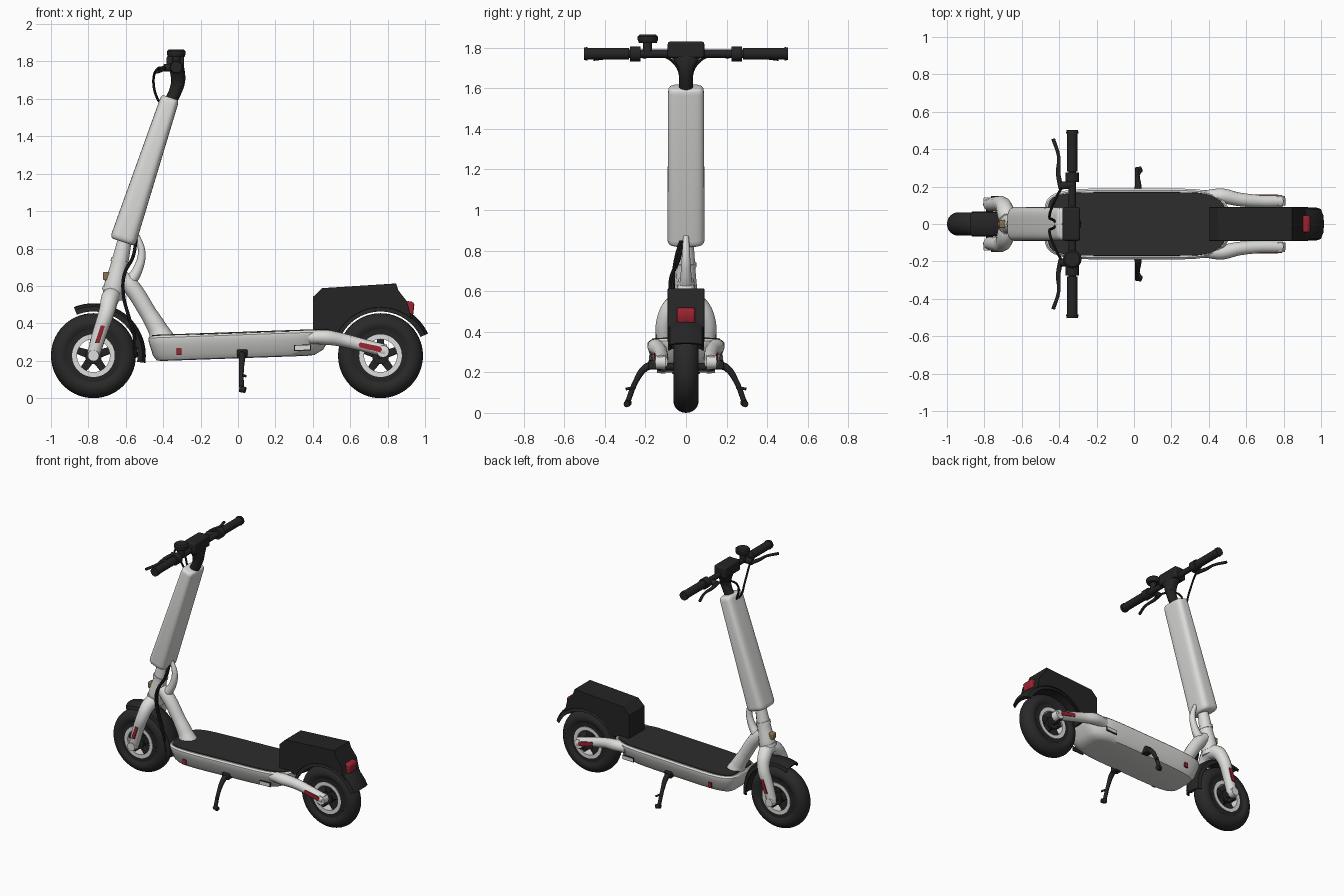
import bpy, bmesh, math
from mathutils import Vector

if "Cube" in bpy.data.objects:
    bpy.data.objects.remove(bpy.data.objects["Cube"])

def material(name, r, g, b):
    m = bpy.data.materials.new(name)
    m.diffuse_color = (r, g, b, 1)
    m.use_nodes = True
    m.node_tree.nodes["Principled BSDF"].inputs["Base Color"].default_value = m.diffuse_color
    return m

WHITE = material("off_white", 0.72, 0.72, 0.70)
BLACK = material("black_plastic", 0.018, 0.018, 0.019)
RUBBER = material("tyre_rubber", 0.022, 0.022, 0.022)
MAT = material("grip_mat", 0.026, 0.026, 0.026)
RED = material("reflector_red", 0.33, 0.017, 0.03)
AMBER = material("lamp_amber", 0.25, 0.17, 0.07)

def add(name, mesh, mat):
    mesh.materials.clear()
    mesh.materials.append(mat)
    ob = bpy.data.objects.new(name, mesh)
    bpy.context.collection.objects.link(ob)
    return ob

def loft(name, rings, mat, caps=True, loop=False):
    bm = bmesh.new()
    vs = [[bm.verts.new(p) for p in r] for r in rings]
    n = len(rings[0])
    pairs = list(zip(vs, vs[1:])) + ([(vs[-1], vs[0])] if loop else [])
    for a, b in pairs:
        for i in range(n):
            j = (i + 1) % n
            bm.faces.new((a[i], a[j], b[j], b[i]))
    if caps and not loop:
        bm.faces.new(vs[0])
        bm.faces.new(vs[-1])
    bmesh.ops.recalc_face_normals(bm, faces=bm.faces)
    me = bpy.data.meshes.new(name)
    bm.to_mesh(me)
    bm.free()
    return add(name, me, mat)

def bevel(ob, w, seg=3):
    m = ob.modifiers.new("bevel", 'BEVEL')
    m.width, m.segments, m.limit_method, m.angle_limit = w, seg, 'ANGLE', math.radians(35)
    return ob

def slab(name, pts, y, half, mat, bev=0):
    """Side profile (x, z) given thickness along y."""
    ob = loft(name, [[(x, y + s * half, z) for x, z in pts] for s in (-1, 1)], mat)
    return bevel(ob, bev) if bev else ob

def block(name, x0, x1, y0, y1, z0, z1, mat, bev=0.01):
    return slab(name, [(x0, z0), (x1, z0), (x1, z1), (x0, z1)], (y0 + y1) / 2, (y1 - y0) / 2, mat, bev)

def tube(name, pts, mat, res=8, seg=4):
    """Smooth tube through points (x, y, z, radius)."""
    cu = bpy.data.curves.new(name, 'CURVE')
    cu.dimensions, cu.bevel_depth, cu.bevel_resolution = '3D', 1.0, seg
    cu.resolution_u, cu.use_fill_caps = res, True
    sp = cu.splines.new('BEZIER')
    sp.bezier_points.add(len(pts) - 1)
    for bp, p in zip(sp.bezier_points, pts):
        bp.co, bp.radius = p[:3], p[3]
        bp.handle_left_type = bp.handle_right_type = 'AUTO'
    tmp = bpy.data.objects.new("tmp", cu)
    bpy.context.collection.objects.link(tmp)
    bpy.context.view_layer.update()
    me = bpy.data.meshes.new_from_object(tmp.evaluated_get(bpy.context.evaluated_depsgraph_get()))
    bpy.data.objects.remove(tmp)
    return add(name, me, mat)

def lathe(name, prof, cx, cz, mat, a0=0, a1=360, n=56):
    """Closed (radius, y) profile turned about an axle along y."""
    full = a1 - a0 >= 360
    rings = []
    for i in range(n if full else n + 1):
        a = math.radians(a0 + (a1 - a0) * i / n)
        rings.append([(cx + r * math.cos(a), y, cz + r * math.sin(a)) for r, y in prof])
    return loft(name, rings, mat, loop=full)

def oval(a, b, e, n=48):
    """Rounded rectangle (superellipse) outline."""
    f = lambda v: math.copysign(abs(v) ** (2 / e), v)
    return [(a * f(math.cos(t)), b * f(math.sin(t))) for t in (2 * math.pi * (i + .5) / n for i in range(n))]

# ---- wheels
AX = 0.227
for label, cx in (("front", -0.773), ("rear", 0.762)):
    tyre = [(0.135 + 0.0, -0.045)]
    for i in range(13):
        t = math.radians(-100 + 200 * i / 12)
        tyre.append((0.170 + 0.057 * math.cos(t), 0.062 * math.sin(t)))
    tyre.append((0.135, 0.045))
    lathe(label + "_tyre", tyre, cx, AX, RUBBER)
    lathe(label + "_rim", [(0.112, -0.05), (0.142, -0.05), (0.142, 0.05), (0.112, 0.05)], cx, AX, BLACK)
    lathe(label + "_rim_band", [(0.088, -0.054), (0.114, -0.054), (0.114, 0.054), (0.088, 0.054)], cx, AX, WHITE)
    lathe(label + "_hub", [(0.001, -0.06), (0.045, -0.06), (0.045, 0.06), (0.001, 0.06)], cx, AX, BLACK, n=28)
    tube(label + "_axle", [(cx, -0.14, AX, 0.018), (cx, 0.14, AX, 0.018)], BLACK, 1)
    for k in range(5):
        a = math.radians(90 + 72 * k)
        u, v = Vector((math.cos(a), math.sin(a))), Vector((-math.sin(a), math.cos(a)))
        c = Vector((cx, AX))
        slab(label + "_spoke", [c + u * .03 - v * .022, c + u * .118 - v * .017,
                                c + u * .118 + v * .017, c + u * .03 + v * .022], 0, 0.045, BLACK, 0.006)

# ---- mudguards (curved channel section)
def guard(w):
    return [(0.236, -w), (0.262, -w * .9), (0.277, -w * .5), (0.28, 0), (0.277, w * .5), (0.262, w * .9), (0.236, w),
            (0.236, w * .9), (0.255, w * .8), (0.268, 0), (0.255, -w * .8), (0.236, -w * .9)]
lathe("front_mudguard", guard(0.068), -0.773, AX, BLACK, -8, 112, 30)
lathe("rear_mudguard", guard(0.088), 0.762, AX, BLACK, 25, 160, 30)

# ---- rear battery box over the wheel, with tail light
arch = [(0.762 + 0.258 * math.cos(math.radians(a)), AX + 0.258 * math.sin(math.radians(a))) for a in range(48, 150, 10)]
slab("rear_box", [(0.40, 0.36), (0.40, 0.54), (0.45, 0.588), (0.845, 0.613), (0.858, 0.575), (0.905, 0.515),
                  (0.925, 0.43)] + arch + [(0.53, 0.35)], 0, 0.09, BLACK, 0.014)
slab("tail_light", [(0.90, 0.52), (0.935, 0.515), (0.943, 0.50), (0.937, 0.45), (0.925, 0.435), (0.90, 0.435)],
     0, 0.045, RED, 0.01)

# ---- deck hull: stacked rounded outlines, slightly rising to the rear
def deck_ring(x0, x1, hy, z, e=5, rise=0.035):
    c = (x0 + x1) / 2
    pts = []
    for x, y in oval((x1 - x0) / 2, hy, e):
        X = c + x
        taper = 1 - 0.2 * max(0, (X - 0.36) / 0.15) ** 1.5
        pts.append((X, y * taper, z + rise * X))
    return pts
loft("deck", [deck_ring(-0.41, 0.37, 0.115, 0.213), deck_ring(-0.435, 0.41, 0.14, 0.217),
              deck_ring(-0.455, 0.455, 0.162, 0.243), deck_ring(-0.472, 0.49, 0.18, 0.298),
              deck_ring(-0.48, 0.51, 0.19, 0.325), deck_ring(-0.48, 0.51, 0.19, 0.338),
              deck_ring(-0.472, 0.50, 0.18, 0.348)], WHITE)
loft("deck_mat", [deck_ring(-0.462, 0.49, 0.171, 0.345, 6), deck_ring(-0.46, 0.488, 0.169, 0.354, 6)], MAT)

# ---- front column, tapered rounded box
base, top = Vector((-0.617, 0, 0.835)), Vector((-0.362, 0, 1.607))
axis = (top - base).normalized()
side = Vector((axis.z, 0, -axis.x))
rings = []
for t, k in ((0, .78), (.006, .9), (.02, .98), (.04, 1), (.5, 1), (.965, 1), (.985, .97), (.995, .9), (1, .78)):
    hx = (0.071 - 0.021 * t) * k
    hy = (0.092 - 0.004 * t) * k
    c = base.lerp(top, t)
    rings.append([c + side * x + Vector((0, y, 0)) for x, y in oval(hx, hy, 3.8)])
loft("column", rings, WHITE)

# ---- steering head, frame neck and rear loop
tube("steering_head", [(-0.672, 0, 0.53, .055), (-0.66, 0, 0.60, .056), (-0.637, 0, 0.70, .047), (-0.607, 0, 0.84, .038)], WHITE)
for z, x, r in ((0.575, -0.667, .06), (0.73, -0.63, .051)):
    tube("head_collar", [(x - .003, 0, z - .01, r), (x + .003, 0, z + .01, r)], WHITE, 1)
tube("frame_neck", [(-0.635, 0, 0.655, .04), (-0.575, 0, 0.60, .046), (-0.48, 0, 0.455, .045), (-0.43, 0, 0.37, .052),
                    (-0.405, 0, 0.315, .066)], WHITE)
tube("neck_loop", [(-0.54, 0, 0.87, .014), (-0.515, 0, 0.78, .02), (-0.535, 0, 0.69, .026), (-0.585, 0, 0.61, .035)], WHITE)
block("head_lamp", -0.722, -0.68, -0.022, 0.022, 0.63, 0.675, AMBER, 0.008)

# ---- stem and handlebar
BX, BZ = -0.33, 1.77
tube("stem", [(-0.365, 0, 1.58, .033), (-0.335, 0, 1.64, .034), (-0.32, 0, 1.70, .038), (-0.328, 0, 1.77, .04)], BLACK)
loft("stem_flare", [[(c + x, y, z) for x, y in oval(a, b, 3, 28)] for c, a, b, z in
                    ((-.323, .032, .034, 1.67), (-.322, .036, .042, 1.71), (-.326, .038, .066, 1.745), (-.33, .04, .08, 1.765))], BLACK)
block("display", -0.382, -0.288, -0.09, 0.09, 1.748, 1.83, BLACK, 0.012)
tube("handlebar", [(BX, -0.46, BZ, .02), (BX, 0.46, BZ, .02)], BLACK, 1)
tube("bell_post", [(BX, -0.19, 1.77, .022), (BX, -0.19, 1.83, .022)], BLACK, 1)
tube("bell", [(BX, -0.188, 1.824, .044), (BX, -0.188, 1.838, .05), (BX, -0.188, 1.855, .05), (BX, -0.188, 1.864, .04)], BLACK, 2, 6)

for s in (-1, 1):
    # grips, clamps, brake levers and their cables
    tube("grip", [(BX, s * .28, BZ, .029), (BX, s * .49, BZ, .029)], BLACK, 1)
    tube("grip_end", [(BX, s * .485, BZ, .033), (BX, s * .502, BZ, .031)], BLACK, 1)
    tube("control_clamp", [(BX, s * .225, BZ, .037), (BX, s * .275, BZ, .037)], BLACK, 1)
    tube("brake_mount", [(BX, s * .21, BZ, .022), (-0.395, s * .205, BZ - .005, .02)], BLACK, 1)
    tube("brake_lever", [(-0.39, s * .19, 1.765, .014), (-0.405, s * .27, 1.762, .012), (-0.403, s * .36, 1.755, .009),
                         (-0.432, s * .455, 1.745, .01)], BLACK)
    tube("brake_cable", [(-0.385, s * .20, 1.765, .007), (-0.43, s * .11, 1.76, .007), (-0.452, s * .04, 1.70, .007),
                         (-0.43, s * .02, 1.60, .007), (-0.405, 0, 1.57, .007)], BLACK, 8, 2)
    # fork legs
    tube("fork_leg", [(-0.668, 0, 0.555, .05), (-0.685, s * .06, 0.53, .048), (-0.702, s * .102, 0.46, .043),
                      (-0.74, s * .107, 0.345, .039), (-0.772, s * .104, 0.235, .035)], WHITE)
    tube("fork_nut", [(-0.773, s * .10, AX, .034), (-0.773, s * .142, AX, .03)], WHITE, 1)
    slab("fork_reflector", [(-0.765, 0.295), (-0.742, 0.295), (-0.712, 0.385), (-0.733, 0.39)], s * .146, .0045, RED)
    # rear arms
    tube("rear_arm", [(0.38, s * .145, 0.325, .035), (0.47, s * .15, 0.325, .04), (0.56, s * .132, 0.31, .036),
                      (0.68, s * .122, 0.28, .034), (0.79, s * .122, 0.252, .034)], WHITE)
    tube("rear_nut", [(0.775, s * .10, 0.25, .036), (0.775, s * .15, 0.25, .033)], WHITE, 1)
    slab("arm_reflector", [(0.65, 0.272), (0.76, 0.245), (0.77, 0.258), (0.763, 0.275), (0.655, 0.298), (0.645, 0.288)],
         s * .154, .0045, RED)
    # deck side details
    slab("deck_reflector", [(-0.328, 0.23), (-0.302, 0.23), (-0.302, 0.268), (-0.328, 0.268)], s * .171, .0045, RED)
    slab("port_seal", [(0.30, 0.252), (0.39, 0.255), (0.39, 0.287), (0.30, 0.284)], s * .177, .003, BLACK)
    slab("port_cover", [(0.305, 0.257), (0.385, 0.26), (0.385, 0.283), (0.305, 0.28)], s * .179, .004, WHITE)
    # kickstands
    block("stand_mount", -0.005, 0.05, min(s * .13, s * .185), max(s * .13, s * .185), 0.215, 0.26, BLACK, 0.006)
    tube("kickstand", [(0.022, s * .16, 0.238, .02), (0.022, s * .20, 0.222, .018), (0.018, s * .25, 0.15, .013),
                       (0.018, s * .285, 0.06, .013)], BLACK)
    tube("stand_foot", [(0.01, s * .285, 0.05, .018), (0.04, s * .292, 0.043, .016)], BLACK, 1)
    tube("stand_peg", [(0.018, s * .25, 0.125, .007), (0.04, s * .295, 0.118, .007)], BLACK, 1)

# ---- cables running past the steering head
for y, w in ((-0.05, -0.062), (-0.035, -0.075)):
    tube("lower_cable", [(-0.545, y * .5, 0.85, .009), (-0.56, y, 0.76, .009), (-0.608, w, 0.66, .009),
                         (-0.612, w, 0.55, .009), (-0.585, w, 0.44, .009), (-0.56, w, 0.36, .009), (-0.545, y, 0.22, .009)], BLACK, 8, 2)

# ---- smooth shading with crisp edges
for ob in bpy.context.scene.objects:
    ob.select_set(ob.type == 'MESH')
    bpy.context.view_layer.objects.active = ob
bpy.ops.object.shade_smooth_by_angle(angle=math.radians(38))
